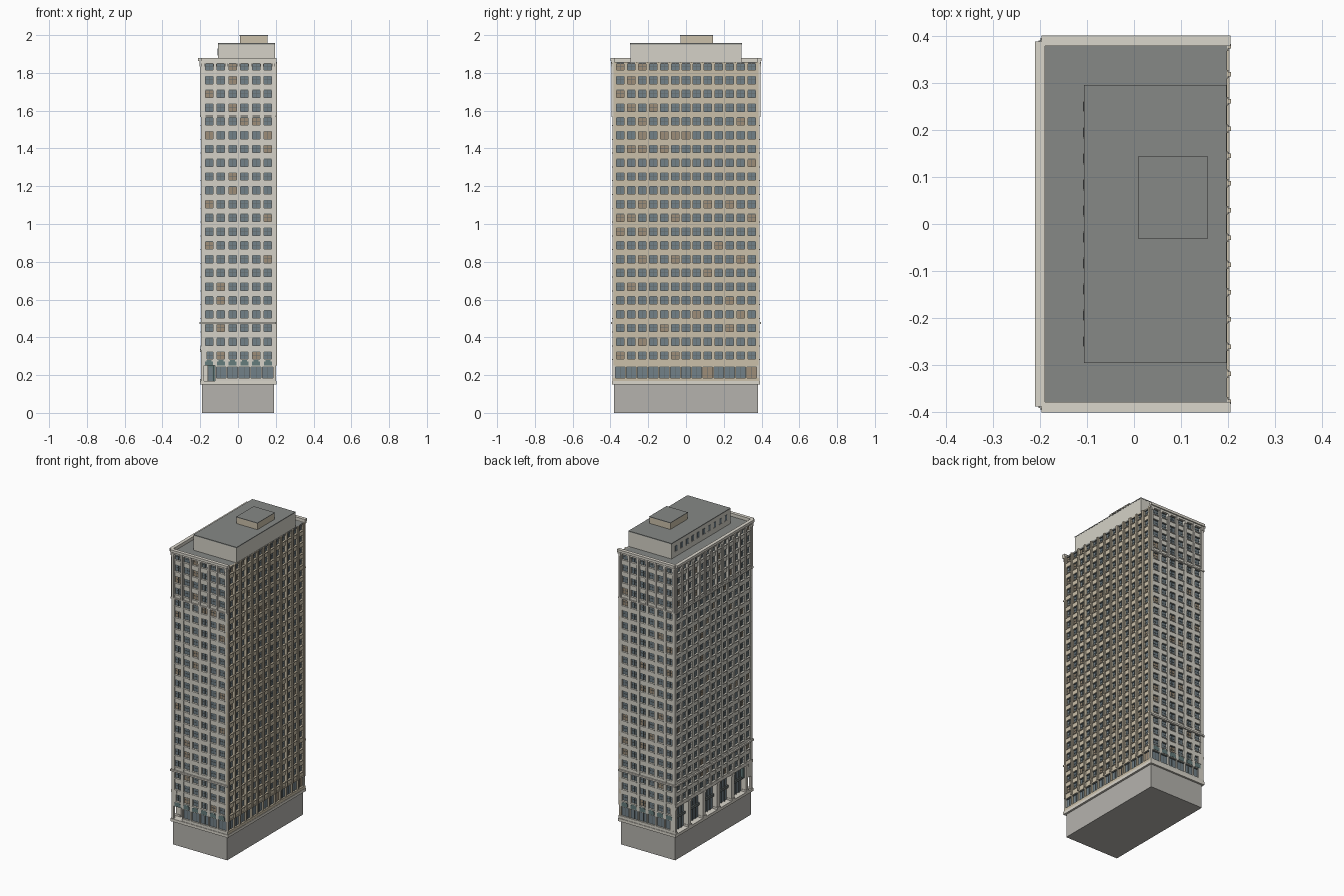
import bpy, bmesh, random
from mathutils import Vector

if "Cube" in bpy.data.objects:
    bpy.data.objects.remove(bpy.data.objects["Cube"])
random.seed(4)

COLORS = {
    "stone": (0.66, 0.64, 0.57), "tan": (0.60, 0.53, 0.40), "base": (0.46, 0.45, 0.42),
    "roof": (0.24, 0.25, 0.24), "glass": (0.17, 0.22, 0.25), "shade": (0.34, 0.27, 0.19),
    "frame": (0.12, 0.14, 0.14), "teal": (0.13, 0.20, 0.20), "trim": (0.70, 0.67, 0.60)}
MATS = {}
for n, c in COLORS.items():
    MATS[n] = bpy.data.materials.new(n)
    MATS[n].diffuse_color = (*c, 1)
PARTS = {}


def box(part, mat, lo, hi):
    """Add an axis aligned box to the named part."""
    bm = PARTS.setdefault((part, mat), bmesh.new())
    a = Vector(map(min, lo, hi))
    b = Vector(map(max, lo, hi))
    vs = bmesh.ops.create_cube(bm, size=1)["verts"]
    for v in vs:
        v.co = Vector([a[i] + (v.co[i] + 0.5) * (b[i] - a[i]) for i in range(3)])


class Side:
    """One facade: u runs along it, d is distance outward from its plane."""
    def __init__(s, name, axis, sign, plane, u0, u1, cols, wall):
        s.name, s.axis, s.sign, s.plane = name, axis, sign, plane
        s.u0, s.u1, s.cols, s.wall = u0, u1, cols, wall
        margin = 0.011
        s.pitch = (u1 - u0 - 2 * margin) / cols
        s.centres = [u0 + margin + s.pitch * (i + 0.5) for i in range(cols)]

    def pt(s, u, d, z):
        out = s.sign * (s.plane + d)
        return (out, u, z) if s.axis == 0 else (u, out, z)

    def box(s, part, mat, u0, u1, d0, d1, z0, z1):
        box(s.name + "_" + part, mat, s.pt(u0, d0, z0), s.pt(u1, d1, z1))


XL, XR, Y = -0.195, 0.2, 0.388
front = Side("front", 1, -1, Y, XL, XR, 6, "stone")
back = Side("back", 1, 1, Y, XL, XR, 6, "stone")
left = Side("left", 0, -1, -XL, -Y, Y, 13, "stone")
right = Side("right", 0, 1, XR, -Y, Y, 13, "tan")
DEEP, TOP, STEP, Z0 = -0.014, 1.858, 0.0729, 0.305
WW, WH = 0.040, 0.042

# foundation block, inner core with a notched entrance corner, roof deck
box("foundation", "base", (-0.19, -0.38, 0), (0.19, 0.38, 0.152))
box("plinth", "trim", (-0.2, -0.392, 0.15), (0.203, 0.392, 0.168))
box("core", "frame", (XL - DEEP, -Y - DEEP, 0.335), (XR + DEEP, Y + DEEP, TOP - 0.004))
box("lobby_core", "teal", (-0.16, -0.33, 0.16), (XR + DEEP, Y + DEEP, 0.34))
box("lobby_core", "teal", (-0.13, -Y - DEEP, 0.16), (XR + DEEP, -0.32, 0.34))
box("lobby_core", "teal", (-0.185, -Y - DEEP, 0.255), (-0.12, -0.31, 0.34))
box("roof_deck", "roof", (XL + 0.005, -Y + 0.005, TOP - 0.01), (XR - 0.002, Y - 0.005, TOP))


def window(s, u, z0, z1, w, sash=True):
    mat = "shade" if random.random() < 0.13 else "glass"
    s.box("panes", mat, u - w / 2, u + w / 2, DEEP, -0.010, z0, z1)
    s.box("window_bars", "frame", u - w / 2, u + w / 2, DEEP, -0.005, z1 - 0.004, z1)
    if sash:
        s.box("window_bars", "frame", u - 0.0015, u + 0.0015, DEEP, -0.008, z0, z1)
        s.box("window_bars", "frame", u - w / 2, u + w / 2, DEEP, -0.0085,
              (z0 + z1) / 2 - 0.001, (z0 + z1) / 2 + 0.001)


def upper_facade(s):
    first = 1 if s is left else 0
    bottom = 0.335 if s is left else 0.25
    # piers between the windows
    edges = [s.u0] + [c + k * WW / 2 for c in s.centres for k in (-1, 1)] + [s.u1]
    for a, b in zip(edges[::2], edges[1::2]):
        s.box("piers", s.wall, a, b, DEEP, 0, bottom, TOP)
        if s is right:
            m = (a + b) / 2
            s.box("piers", s.wall, m - 0.005, m + 0.005, 0, 0.006, bottom, TOP)
    # spandrels, sills and windows of every storey
    prev = bottom
    for r in range(first, 22):
        z = Z0 + r * STEP
        lo, hi = z - WH / 2, min(z + WH / 2, 1.852)
        s.box("spandrels", s.wall, s.u0, s.u1, DEEP, -0.002, prev, lo)
        prev = hi
        for u in s.centres:
            window(s, u, lo, hi, WW)
            s.box("sills", s.wall, u - WW / 2 - 0.002, u + WW / 2 + 0.002, -0.008, 0.003, lo - 0.005, lo)
    s.box("spandrels", s.wall, s.u0, s.u1, DEEP, -0.002, prev, TOP)
    # belt courses and crown pilasters on the decorated sides
    if s is not right:
        for z, h, d in ((0.47, 0.010, 0.008), (1.566, 0.008, 0.006)):
            s.box("belt_course", "trim", s.u0 - 0.004, s.u1 + 0.002, -0.004, d, z, z + h)
        for a, b in zip(edges[::2], edges[1::2]):
            m = (a + b) / 2
            s.box("crown_pilasters", "trim", m - 0.006, m + 0.006, 0, 0.006, 1.574, 1.835)
            s.box("crown_pilasters", "trim", m - 0.008, m + 0.008, 0, 0.009, 1.835, 1.858)


for side in (front, back, left, right):
    upper_facade(side)


# shop windows at street level
for s in (front, back, right):
    cols = s.centres[1:] if s is front else s.centres
    start = s.centres[0] + s.pitch / 2 if s is front else s.u0
    s.box("shop_base", s.wall, start, s.u1, DEEP, 0.001, 0.165, 0.186)
    s.box("shop_lintel", s.wall, start, s.u1, DEEP, 0, 0.246, 0.256)
    s.box("shop_end_piers", s.wall, s.u1 - 0.013, s.u1, DEEP, 0, 0.165, 0.25)
    s.box("shop_end_piers", s.wall, start, start + 0.008, DEEP, 0, 0.165, 0.25)
    for u in cols:
        window(s, u, 0.186, 0.246, s.pitch - 0.006, False)
        s.box("shop_mullions", "frame", u - 0.0015, u + 0.0015, DEEP, -0.008, 0.186, 0.246)
    for u in cols[1:]:
        s.box("shop_piers", s.wall, u - s.pitch / 2 - 0.004, u - s.pitch / 2 + 0.004, DEEP, 0.001, 0.18, 0.25)
    if s is not right:
        for u in s.centres:
            s.box("bay_panels", "teal", u - 0.021, u + 0.021, -0.004, 0.0015, 0.250, 0.272)
            s.box("bay_panels", "teal", u - 0.013, u + 0.013, -0.004, 0.0015, 0.272, 0.279)

# tall colonnade of the street side with glazing behind
BAYS = 5
a0, a1 = -0.335, Y
bay = (a1 - a0) / BAYS
for i in range(BAYS + 1):
    u = a0 + i * bay
    lo, hi = max(u - 0.014, a0 - 0.008), min(u + 0.014, a1)
    left.box("columns", "trim", lo, hi, -0.035, 0.002, 0.165, 0.335)
    left.box("column_bases", "trim", lo - 0.003, min(hi + 0.003, a1), -0.03, 0.005, 0.165, 0.18)
    left.box("column_capitals", "trim", lo - 0.003, min(hi + 0.003, a1), -0.03, 0.005, 0.322, 0.337)
for i in range(BAYS):
    c = a0 + (i + 0.5) * bay
    left.box("lobby_glass", "glass", c - 0.055, c + 0.055, -0.037, -0.030, 0.17, 0.33)
    left.box("lobby_transom", "frame", c - 0.06, c + 0.06, -0.035, -0.020, 0.246, 0.262)
    for k in (-1, 0, 1):
        left.box("lobby_mullions", "frame", c + k * 0.03 - 0.002, c + k * 0.03 + 0.002, -0.035, -0.026, 0.165, 0.335)
left.box("portal_lintel", "trim", -Y, Y, -0.036, 0.003, 0.333, 0.352)
left.box("corner_wall", "stone", -Y, a0, -0.03, 0, 0.25, 0.34)

# corner entrance: post and doors
box("entrance_post", "trim", (-0.195, -0.388, 0.165), (-0.180, -0.373, 0.256))
box("entrance_door", "glass", (-0.175, -0.334, 0.165), (-0.135, -0.328, 0.24))
box("entrance_door_bar", "frame", (-0.157, -0.337, 0.165), (-0.153, -0.33, 0.24))

# stepped cornice and parapet on three sides, open at the right
for part, x, y, z0, z1 in (("cornice_lower", -0.203, 0.394, 1.850, 1.862),
                           ("cornice_upper", -0.211, 0.401, 1.862, 1.878)):
    box(part, "trim", (x, -0.388, z0), (-0.189, 0.388, z1))
    for k in (-1, 1):
        box(part, "trim", (-0.197, k * y, z0), (0.205, k * 0.379, z1))

# penthouse with small windows on the street side, and machine room
box("penthouse", "stone", (-0.105, -0.295, 1.85), (0.196, 0.295, 1.953))
box("penthouse_roof", "roof", (-0.106, -0.296, 1.951), (0.197, 0.296, 1.957))
box("machine_room", "tan", (0.01, -0.03, 1.95), (0.157, 0.143, 1.997))
box("machine_room_roof", "roof", (0.009, -0.031, 1.996), (0.158, 0.144, 2.0))
for i in range(10):
    y = -0.25 + i * 0.5 / 9
    box("penthouse_windows", "glass", (-0.1075, y - 0.010, 1.895), (-0.10, y + 0.010, 1.928))
    box("penthouse_sills", "trim", (-0.109, y - 0.012, 1.891), (-0.10, y + 0.012, 1.895))

# turn every collected part into an object
for (part, mat), bm in PARTS.items():
    mesh = bpy.data.meshes.new(part)
    bmesh.ops.recalc_face_normals(bm, faces=bm.faces)
    bm.to_mesh(mesh)
    bm.free()
    mesh.materials.append(MATS[mat])
    bpy.context.collection.objects.link(bpy.data.objects.new(part, mesh))

for m in bpy.data.materials:
    if m.users and not m.is_grease_pencil:
        m.use_nodes = True
        m.node_tree.nodes["Principled BSDF"].inputs["Base Color"].default_value = m.diffuse_color
